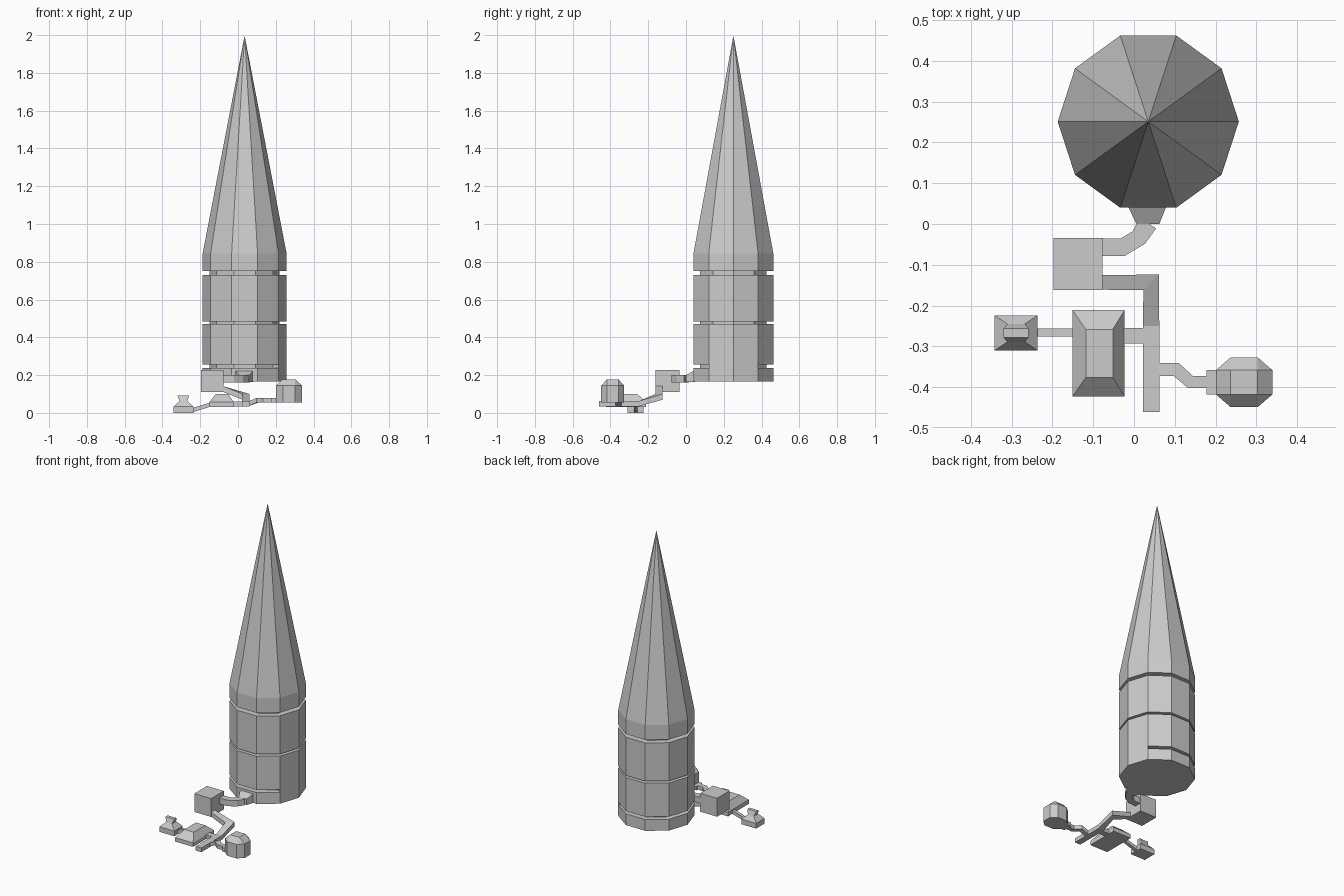
import bpy, bmesh, math
from mathutils import Vector

if "Cube" in bpy.data.objects:
    bpy.data.objects.remove(bpy.data.objects["Cube"])


def loft(name, rings):
    """Skin a list of equal-length point rings and cap both ends."""
    bm = bmesh.new()
    vs = [[bm.verts.new(p) for p in r] for r in rings]
    n = len(rings[0])
    for a, b in zip(vs, vs[1:]):
        for i in range(n):
            j = (i + 1) % n
            bm.faces.new((a[i], a[j], b[j], b[i]))
    bm.faces.new(vs[0][::-1])
    bm.faces.new(vs[-1])
    bmesh.ops.remove_doubles(bm, verts=bm.verts, dist=1e-5)
    return finish(name, bm)


def hull(name, pts):
    bm = bmesh.new()
    bmesh.ops.convex_hull(bm, input=[bm.verts.new(p) for p in pts])
    bmesh.ops.dissolve_limit(bm, angle_limit=0.01, verts=bm.verts, edges=bm.edges)
    return finish(name, bm)


def finish(name, bm):
    bmesh.ops.recalc_face_normals(bm, faces=bm.faces)
    me = bpy.data.meshes.new(name)
    bm.to_mesh(me)
    bm.free()
    ob = bpy.data.objects.new(name, me)
    bpy.context.collection.objects.link(ob)
    return ob


def rect(cx, cy, hx, hy, z):
    return [(cx + sx * hx, cy + sy * hy, z)
            for sx, sy in ((-1, -1), (1, -1), (1, 1), (-1, 1))]


def decagon(r, z):
    return [(0.035 + r * math.cos(math.tau * i / 10),
             0.251 + r * math.sin(math.tau * i / 10), z) for i in range(10)]


def walkway(name, path):
    """Mitred rectangular strip; path points are x, y, bottom, top, half width."""
    rings = []
    for i, (x, y, zb, zt, hw) in enumerate(path):
        p = Vector((x, y))
        d0 = (p - Vector(path[i - 1][:2])).normalized() if i else None
        d1 = (Vector(path[i + 1][:2]) - p).normalized() if i + 1 < len(path) else None
        d0, d1 = d0 or d1, d1 or d0
        t = (d0 + d1).normalized()
        s = Vector((-t.y, t.x)) * hw / max(t.dot(d0), 0.5)
        a, b = p + s, p - s
        rings.append([(a.x, a.y, zb), (b.x, b.y, zb), (b.x, b.y, zt), (a.x, a.y, zt)])
    return loft(name, rings)


# Ten-sided tower with recessed bands and a tall spire
R, G = 0.222, 0.185
profile = [(R, 0.165), (R, 0.238), (G, 0.238), (G, 0.255),
           (R, 0.255), (R, 0.471), (G, 0.471), (G, 0.484),
           (R, 0.484), (R, 0.73), (G, 0.73), (G, 0.75),
           (R, 0.75), (R, 0.845)]
tower = loft("tower", [decagon(r, z) for r, z in profile])
loft("spire", [decagon(R, 0.845), decagon(0.0005, 1.995)])

# Solid section interrupting the lowest band
hull("band_filler", [decagon(r, z)[i] for r in (R, 0.15) for z in (0.238, 0.255)
                     for i in (-1, 0, 1)])

# Flared tower entrance and curved passage to the cube room
loft("entrance_flare", [
    [(-0.018, 0.05, 0.165), (0.082, 0.05, 0.165), (0.082, 0.05, 0.228), (-0.018, 0.05, 0.228)],
    [(0.006, 0.0, 0.162), (0.062, 0.0, 0.162), (0.062, 0.0, 0.2), (0.006, 0.0, 0.2)]])
walkway("curved_passage", [(-0.08, -0.057, 0.162, 0.2, 0.021), (-0.028, -0.057, 0.162, 0.2, 0.021),
                           (0.012, -0.033, 0.162, 0.2, 0.021), (0.034, 0.002, 0.162, 0.2, 0.024)])
loft("cube_room", [rect(-0.137, -0.098, 0.06, 0.064, z) for z in (0.11, 0.228)])

# Descending main corridor
walkway("main_corridor", [(-0.08, -0.143, 0.112, 0.142, 0.018), (0.042, -0.143, 0.07, 0.1, 0.019),
                          (0.042, -0.25, 0.035, 0.062, 0.02), (0.042, -0.461, 0.035, 0.062, 0.02)])

# Hip-roofed hall and its link
walkway("hall_link", [(0.03, -0.274, 0.035, 0.06, 0.019), (-0.03, -0.274, 0.035, 0.06, 0.019)])
loft("hall", [rect(-0.087, -0.317, 0.064, 0.106, 0.032),
              rect(-0.087, -0.317, 0.064, 0.106, 0.058),
              rect(-0.085, -0.317, 0.033, 0.059, 0.1)])

# Sloping link to the small pinched hut
walkway("hut_link", [(-0.145, -0.266, 0.033, 0.055, 0.01), (-0.24, -0.266, 0.004, 0.026, 0.01)])
loft("hut", [rect(-0.289, -0.267, hx, hy, z) for hx, hy, z in
             ((0.053, 0.043, 0.0), (0.053, 0.043, 0.033), (0.021, 0.022, 0.062), (0.031, 0.011, 0.091))])

# Bent link to the octagonal chamber
walkway("chamber_link", [(0.055, -0.357, 0.036, 0.06, 0.016), (0.104, -0.357, 0.055, 0.08, 0.016),
                         (0.138, -0.387, 0.055, 0.08, 0.015), (0.185, -0.387, 0.055, 0.08, 0.015)])
loft("chamber_porch", [rect(0.195, -0.388, 0.017, 0.03, z) for z in (0.055, 0.08)])
cx, cy = 0.27, -0.388
octagon = rect(cx, cy, 0.069, 0.03, 0) + rect(cx, cy, 0.033, 0.061, 0)
hull("chamber", [(x, y, z) for x, y, _ in octagon for z in (0.055, 0.145)]
     + rect(cx, cy, 0.033, 0.03, 0.178))
